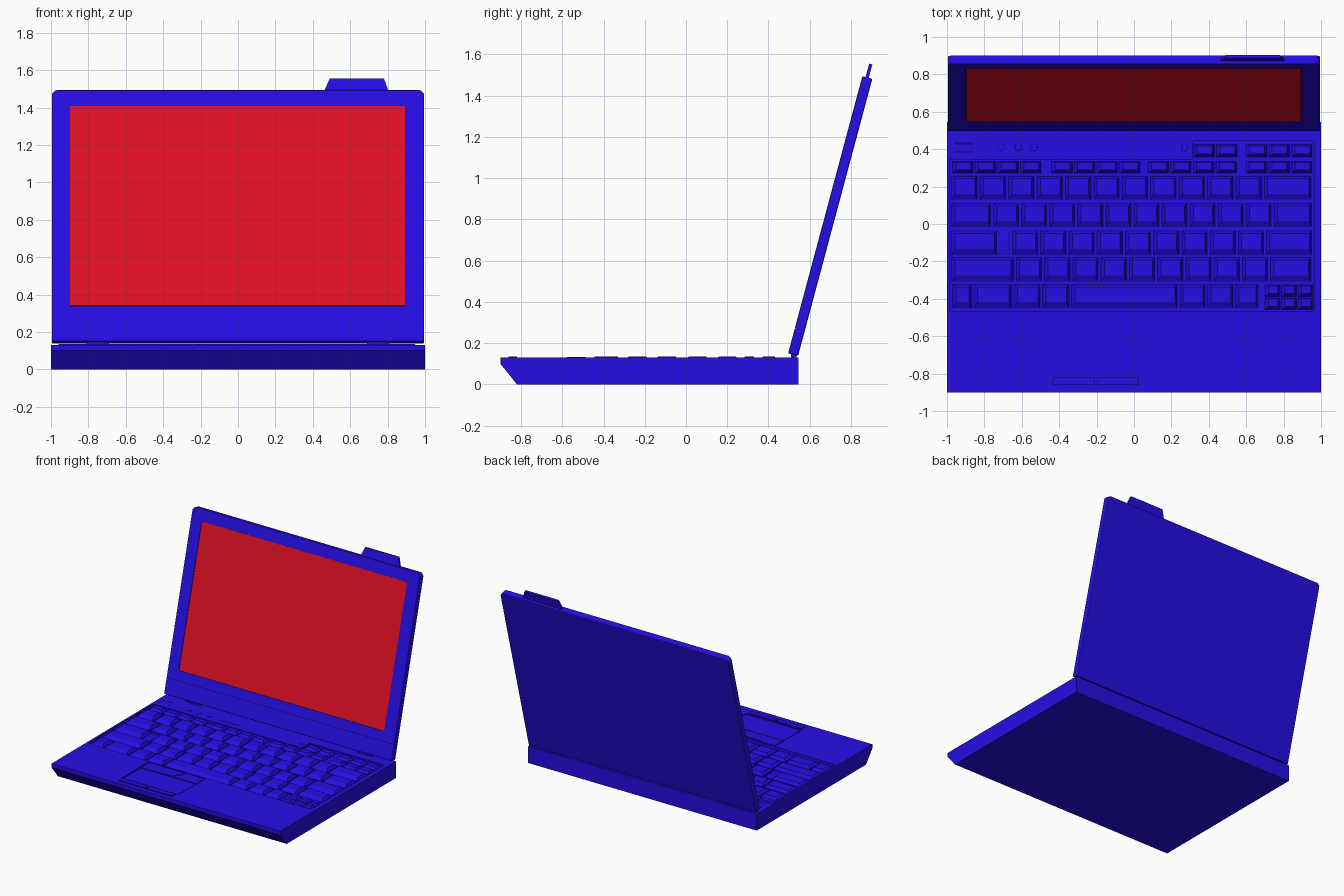
import bpy
import bmesh
from math import radians
from mathutils import Matrix

cube = bpy.data.objects.get("Cube")
if cube:
    bpy.data.objects.remove(cube)


def material(name, rgb):
    m = bpy.data.materials.new(name)
    m.use_nodes = True
    m.diffuse_color = (*rgb, 1)
    m.node_tree.nodes["Principled BSDF"].inputs["Base Color"].default_value = (*rgb, 1)
    return m


BLUE = material("deep blue", (0.019, 0.004, 0.78))
RED = material("screen red", (0.74, 0.005, 0.018))


def finish(name, bm, mat):
    bmesh.ops.recalc_face_normals(bm, faces=bm.faces[:])
    mesh = bpy.data.meshes.new(name)
    bm.to_mesh(mesh)
    bm.free()
    mesh.materials.append(mat)
    ob = bpy.data.objects.new(name, mesh)
    bpy.context.collection.objects.link(ob)
    return ob


def prism(name, points, lo, hi, axis="z", mat=BLUE):
    """Extrude a 2D outline from lo to hi along an axis."""
    place = {"x": lambda a, b, t: (t, a, b),
             "y": lambda a, b, t: (a, t, b),
             "z": lambda a, b, t: (a, b, t)}[axis]
    bm = bmesh.new()
    rings = [[bm.verts.new(place(a, b, t)) for a, b in points] for t in (lo, hi)]
    for ring in rings:
        bm.faces.new(ring)
    for i in range(len(points)):
        j = (i + 1) % len(points)
        bm.faces.new((rings[0][i], rings[0][j], rings[1][j], rings[1][i]))
    return finish(name, bm, mat)


def rect(x0, x1, y0, y1):
    return [(x0, y0), (x1, y0), (x1, y1), (x0, y1)]


def apply(ob, mod):
    bpy.context.view_layer.objects.active = ob
    bpy.ops.object.modifier_apply(modifier=mod.name)


def cut(ob, cutter):
    mod = ob.modifiers.new("cut", "BOOLEAN")
    mod.operation = "DIFFERENCE"
    mod.solver = "EXACT"
    mod.object = cutter
    cutter.hide_render = True
    apply(ob, mod)
    bpy.data.objects.remove(cutter)


def bevel(ob, width, segments=2):
    mod = ob.modifiers.new("bevel", "BEVEL")
    mod.width = width
    mod.segments = segments
    apply(ob, mod)


# Base with an undercut front edge, keyboard well and touchpad recess
TOP, WELL = 0.13, 0.108
base = prism("base", [(-0.82, 0), (0.545, 0), (0.545, TOP), (-0.9, TOP), (-0.9, 0.1)],
             -1, 1, "x")
well = [(-0.985, -0.465), (0.965, -0.465), (0.965, 0.445), (0.315, 0.445),
        (0.315, 0.345), (-0.985, 0.345)]
cut(base, prism("well_cutter", well, WELL, 0.2))
cut(base, prism("pad_cutter", rect(-0.447, 0.047, -0.81, -0.475), TOP - 0.008, 0.2))
cut(base, prism("button_cutter", rect(-0.44, 0.03, -0.865, -0.815), TOP - 0.008, 0.2))

# Touchpad, upper button with its tapered centre, and lower buttons
prism("touchpad", rect(-0.44, 0.04, -0.803, -0.59), TOP - 0.01, TOP - 0.003)
prism("upper_button", rect(-0.44, 0.04, -0.582, -0.482), TOP - 0.01, TOP - 0.001)
prism("centre_button", [(-0.25, -0.578), (-0.17, -0.578), (-0.11, -0.487), (-0.31, -0.487)],
      TOP - 0.004, TOP + 0.003)
for side, x in (("right", -0.436), ("left", -0.199)):
    prism(side + "_lower_button", rect(x, x + 0.225, -0.86, -0.82), TOP - 0.01, TOP + 0.005)


# Keys: tapered caps laid out in rows
def key_row(name, y0, y1, x0, widths, gap=0.016, floor=WELL, top=0.135):
    depth = y1 - y0
    bm = bmesh.new()
    for w in widths:
        low = rect(x0, x0 + w, y0, y1)
        mid_z = floor + (top - floor) * 0.3
        high = rect(x0 + 0.018, x0 + w - 0.012, y0 + depth * 0.25, y1 - depth * 0.1)
        rings = [[bm.verts.new((x, y, z)) for x, y in pts]
                 for pts, z in ((low, floor), (low, mid_z), (high, top))]
        bm.faces.new(rings[0])
        bm.faces.new(rings[2])
        for a, b in zip(rings, rings[1:]):
            for i in range(4):
                j = (i + 1) % 4
                bm.faces.new((a[i], a[j], b[j], b[i]))
        x0 += w + gap
    return finish(name, bm, BLUE)


key_row("number_keys", 0.13, 0.255, -0.975, [0.136] * 11 + [0.25])
key_row("upper_letter_keys", -0.015, 0.11, -0.975, [0.208] + [0.134] * 10 + [0.2])
key_row("middle_letter_keys", -0.165, -0.037, -0.975, [0.24], top=0.135)
key_row("lock_key_step", -0.165, -0.037, -0.733, [0.07], top=0.118)
key_row("home_letter_keys", -0.165, -0.037, -0.65, [0.135] * 9 + [0.24])
key_row("lower_letter_keys", -0.308, -0.18, -0.975, [0.33] + [0.135] * 9 + [0.215])
key_row("bottom_keys", -0.45, -0.323, -0.97,
        [0.1, 0.2, 0.14, 0.14, 0.565, 0.135, 0.135, 0.12], gap=0.014)
for i, y in enumerate((-0.387, -0.457)):
    key_row("arrow_keys_%d" % i, y, y + 0.062, 0.7, [0.08] * 3, gap=0.009)
for i, (x, n) in enumerate(((-0.97, 4), (-0.44, 4), (0.075, 4), (0.6, 3))):
    key_row("function_keys_%d" % i, 0.272, 0.335, x, [0.11] * n, gap=0.011)
for i, (x, n) in enumerate(((0.32, 2), (0.6, 3))):
    key_row("navigation_keys_%d" % i, 0.357, 0.425, x, [0.11] * n, gap=0.011)

# Power key, round buttons and indicator strip above the keyboard
key_row("power_key", 0.375, 0.435, -0.97, [0.11], floor=TOP - 0.005, top=TOP + 0.006)
for i, x in enumerate((-0.71, -0.62, -0.535, 0.27)):
    bm = bmesh.new()
    bmesh.ops.create_cone(bm, cap_ends=True, segments=16, radius1=0.02, radius2=0.018,
                          depth=0.006, matrix=Matrix.Translation((x, 0.41, TOP)))
    finish("round_button_%d" % i, bm, BLUE)
prism("indicator_strip", rect(-0.43, -0.27, 0.395, 0.425), TOP - 0.004, TOP + 0.002)

# Lid: modelled upright, then leaned back on the hinge line
HEIGHT, THICK = 1.392, 0.05
W = 0.995
r = 0.02
lid = prism("lid", [(-W, 0), (W, 0), (W, HEIGHT - r), (W - r, HEIGHT),
                    (r - W, HEIGHT), (-W, HEIGHT - r)], 0, THICK, "y")
bevel(lid, 0.006)
cut(lid, prism("screen_cutter", rect(-0.9, 0.895, 0.197, 1.304), -0.1, 0.006, "y"))
cut(lid, prism("seam_cutter", rect(-1.1, 1.1, 0.123, 0.127), -0.1, 0.004, "y"))
screen = prism("screen", rect(-0.899, 0.894, 0.198, 1.303), 0.003, 0.008, "y", RED)
tab = prism("camera_tab", [(0.455, 1.375), (0.81, 1.375), (0.78, 1.459), (0.49, 1.459)],
            0.016, 0.032, "y")
lean = Matrix.Translation((0, 0.495, 0.15)) @ Matrix.Rotation(radians(-15), 4, "X")
for ob in (lid, screen, tab):
    ob.matrix_world = lean

# Hinge blocks joining base and lid
for side, x in (("right", -0.75), ("left", 0.75)):
    prism(side + "_hinge", rect(x - 0.06, x + 0.06, 0.51, 0.535), TOP - 0.01, 0.155)
